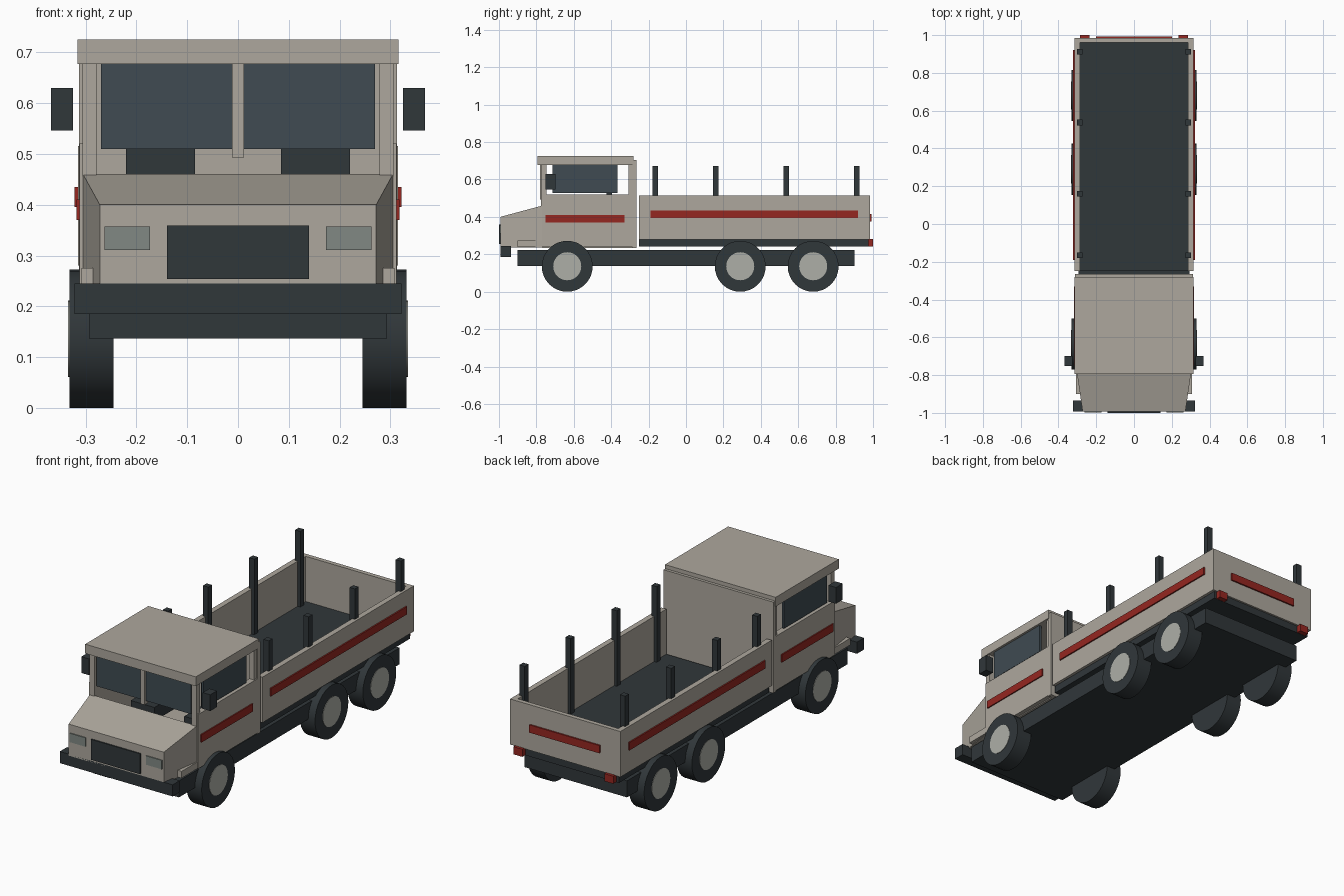
import bpy, bmesh, math

if "Cube" in bpy.data.objects:
    bpy.data.objects.remove(bpy.data.objects["Cube"])


def material(name, rgb):
    m = bpy.data.materials.new(name)
    m.diffuse_color = (*rgb, 1)
    m.use_nodes = True
    m.node_tree.nodes["Principled BSDF"].inputs["Base Color"].default_value = m.diffuse_color
    return m


BODY = material("body_beige", (0.42, 0.39, 0.34))
DARK = material("dark_trim", (0.03, 0.038, 0.042))
RED = material("red_stripe", (0.30, 0.02, 0.015))
GLASS = material("window_glass", (0.05, 0.07, 0.085))
LAMP = material("lamp_grey", (0.22, 0.25, 0.23))
HUB = material("hub_metal", (0.42, 0.43, 0.39))


def finish(name, bm, mat):
    bmesh.ops.recalc_face_normals(bm, faces=bm.faces[:])
    me = bpy.data.meshes.new(name)
    bm.to_mesh(me)
    bm.free()
    me.materials.append(mat)
    ob = bpy.data.objects.new(name, me)
    bpy.context.collection.objects.link(ob)
    return ob


def box(name, x, y, z, mat):
    """Axis-aligned box from (min, max) ranges."""
    bm = bmesh.new()
    bmesh.ops.create_cube(bm, size=1)
    for v in bm.verts:
        v.co = [r[0] if c < 0 else r[1] for c, r in zip(v.co, (x, y, z))]
    return finish(name, bm, mat)


def pair(name, x, y, z, mat):
    """The same box on both sides."""
    box(name + "_right", x, y, z, mat)
    box(name + "_left", (-x[1], -x[0]), y, z, mat)


def disc(name, x, y, z, r, mat):
    """Cylinder lying along x."""
    bpy.ops.mesh.primitive_cylinder_add(
        vertices=32, radius=r, depth=x[1] - x[0],
        location=((x[0] + x[1]) / 2, y, z), rotation=(0, math.pi / 2, 0))
    ob = bpy.context.object
    ob.name = name
    ob.data.materials.append(mat)
    bpy.ops.object.shade_smooth_by_angle(angle=math.radians(35))


# Chassis and bumper
box("chassis", (-0.293, 0.293), (-0.90, 0.90), (0.137, 0.222), DARK)
box("front_bumper", (-0.322, 0.322), (-0.993, -0.935), (0.185, 0.245), DARK)

# Wheels
for i, y in enumerate((-0.635, 0.29, 0.68)):
    for side, s in (("right", 1), ("left", -1)):
        disc(f"tyre_{i}_{side}", sorted((s * 0.245, s * 0.332)), y, 0.136, 0.136, DARK)
        disc(f"hub_{i}_{side}", sorted((s * 0.30, s * 0.334)), y, 0.136, 0.075, HUB)

# Hood: sloping, tapering towards the front
bm = bmesh.new()
rings = [[bm.verts.new(p) for p in ((-w, y, 0.237), (w, y, 0.237), (w, y, top), (-w, y, top))]
         for w, y, top in ((0.272, -0.993, 0.40), (0.305, -0.77, 0.46))]
bm.faces.new(rings[0])
bm.faces.new(rings[1])
for k in range(4):
    n = (k + 1) % 4
    bm.faces.new((rings[0][k], rings[0][n], rings[1][n], rings[1][k]))
finish("hood", bm, BODY)
box("grille", (-0.14, 0.14), (-1.0, -0.985), (0.254, 0.359), DARK)
pair("headlight", (0.173, 0.263), (-0.998, -0.985), (0.311, 0.357), LAMP)
pair("fender_step", (0.285, 0.308), (-0.90, -0.77), (0.24, 0.275), BODY)

# Hollow cab
box("cab_floor", (-0.29, 0.29), (-0.77, -0.28), (0.235, 0.265), BODY)
pair("door", (0.28, 0.312), (-0.77, -0.285), (0.24, 0.52), BODY)
box("cab_rear_wall", (-0.313, 0.313), (-0.287, -0.265), (0.235, 0.705), BODY)
box("cab_roof", (-0.316, 0.316), (-0.795, -0.28), (0.677, 0.725), BODY)
pair("front_pillar", (0.278, 0.306), (-0.775, -0.745), (0.455, 0.68), BODY)
pair("rear_pillar", (0.278, 0.306), (-0.307, -0.285), (0.515, 0.68), BODY)
box("windshield_divider", (-0.012, 0.012), (-0.78, -0.752), (0.493, 0.682), BODY)
box("windshield", (-0.27, 0.27), (-0.768, -0.756), (0.51, 0.68), GLASS)
pair("side_window", (0.292, 0.304), (-0.715, -0.365), (0.528, 0.68), GLASS)
pair("mirror", (0.325, 0.368), (-0.752, -0.698), (0.546, 0.63), DARK)
pair("door_stripe", (0.308, 0.318), (-0.75, -0.33), (0.37, 0.41), RED)

# Seats
pair("seat_cushion", (0.085, 0.22), (-0.56, -0.40), (0.30, 0.37), DARK)
pair("seat_back", (0.085, 0.22), (-0.425, -0.395), (0.30, 0.56), DARK)

# Cargo bed
box("bed_floor", (-0.30, 0.30), (-0.25, 0.975), (0.242, 0.282), DARK)
pair("bed_side", (0.287, 0.315), (-0.25, 0.985), (0.28, 0.515), BODY)
box("tailgate", (-0.29, 0.29), (0.962, 0.985), (0.28, 0.515), BODY)
pair("bed_stripe", (0.31, 0.322), (-0.19, 0.92), (0.395, 0.435), RED)
box("tailgate_stripe", (-0.20, 0.20), (0.98, 0.993), (0.375, 0.415), RED)
pair("tail_light", (0.235, 0.285), (0.97, 1.0), (0.243, 0.282), RED)
for i, y in enumerate((-0.165, 0.16, 0.537, 0.912)):
    pair(f"stake_{i}", (0.272, 0.302), (y - 0.015, y + 0.015), (0.28, 0.672), DARK)
